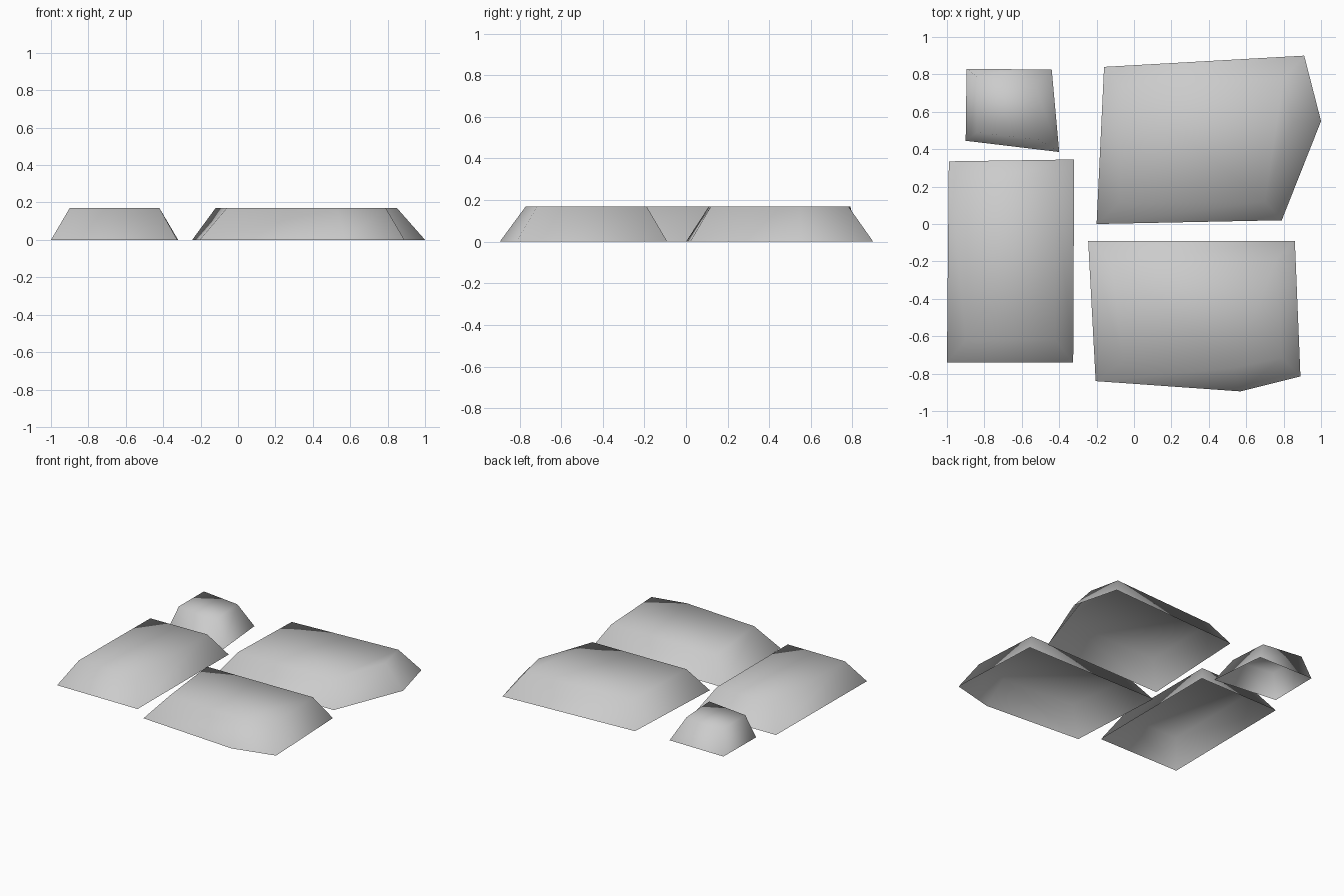
import bpy
import bmesh

# Remove the default object
default_cube = bpy.data.objects.get("Cube")
if default_cube:
    bpy.data.objects.remove(default_cube, do_unlink=True)

HEIGHT = 0.17

# Single stone colour
stone_grey = bpy.data.materials.new("stone_grey")
stone_grey.use_nodes = True
colour = (0.6, 0.6, 0.6, 1)
stone_grey.diffuse_color = colour
stone_grey.node_tree.nodes["Principled BSDF"].inputs["Base Color"].default_value = colour


def paving_stone(name, base, top):
    """Open-bottomed slab: sloping sides between two outlines, closed by a cap."""
    mesh = bpy.data.meshes.new(name)
    bm = bmesh.new()
    lower = [bm.verts.new((x, y, 0)) for x, y in base]
    upper = [bm.verts.new((x, y, HEIGHT)) for x, y in top]
    count = len(base)
    for i in range(count):
        j = (i + 1) % count
        bm.faces.new((lower[i], lower[j], upper[j], upper[i]))
    bm.faces.new(upper)
    for face in bm.faces:
        face.smooth = True
    bm.to_mesh(mesh)
    bm.free()
    mesh.materials.append(stone_grey)
    stone = bpy.data.objects.new(name, mesh)
    bpy.context.collection.objects.link(stone)
    return stone


# Outlines run counter-clockwise from the front corner nearest -x
paving_stone(
    "small_back_stone",
    base=[(-0.9, 0.445), (-0.4, 0.385), (-0.44, 0.825), (-0.895, 0.83)],
    top=[(-0.84, 0.49), (-0.51, 0.45), (-0.53, 0.75), (-0.84, 0.79)],
)
paving_stone(
    "long_side_stone",
    base=[(-1, -0.74), (-0.325, -0.74), (-0.32, 0.345), (-0.99, 0.335)],
    top=[(-0.9, -0.62), (-0.42, -0.62), (-0.42, 0.23), (-0.89, 0.22)],
)
paving_stone(
    "large_back_stone",
    base=[(-0.2, 0), (0.79, 0.02), (1, 0.55), (0.91, 0.9), (-0.16, 0.84)],
    top=[(-0.08, 0.11), (0.7, 0.12), (0.85, 0.55), (0.8, 0.78), (-0.06, 0.73)],
)
paving_stone(
    "wide_front_stone",
    base=[(-0.205, -0.84), (0.57, -0.895), (0.89, -0.815), (0.86, -0.09), (-0.245, -0.09)],
    top=[(-0.06, -0.73), (0.53, -0.77), (0.79, -0.715), (0.76, -0.19), (-0.12, -0.2)],
)
